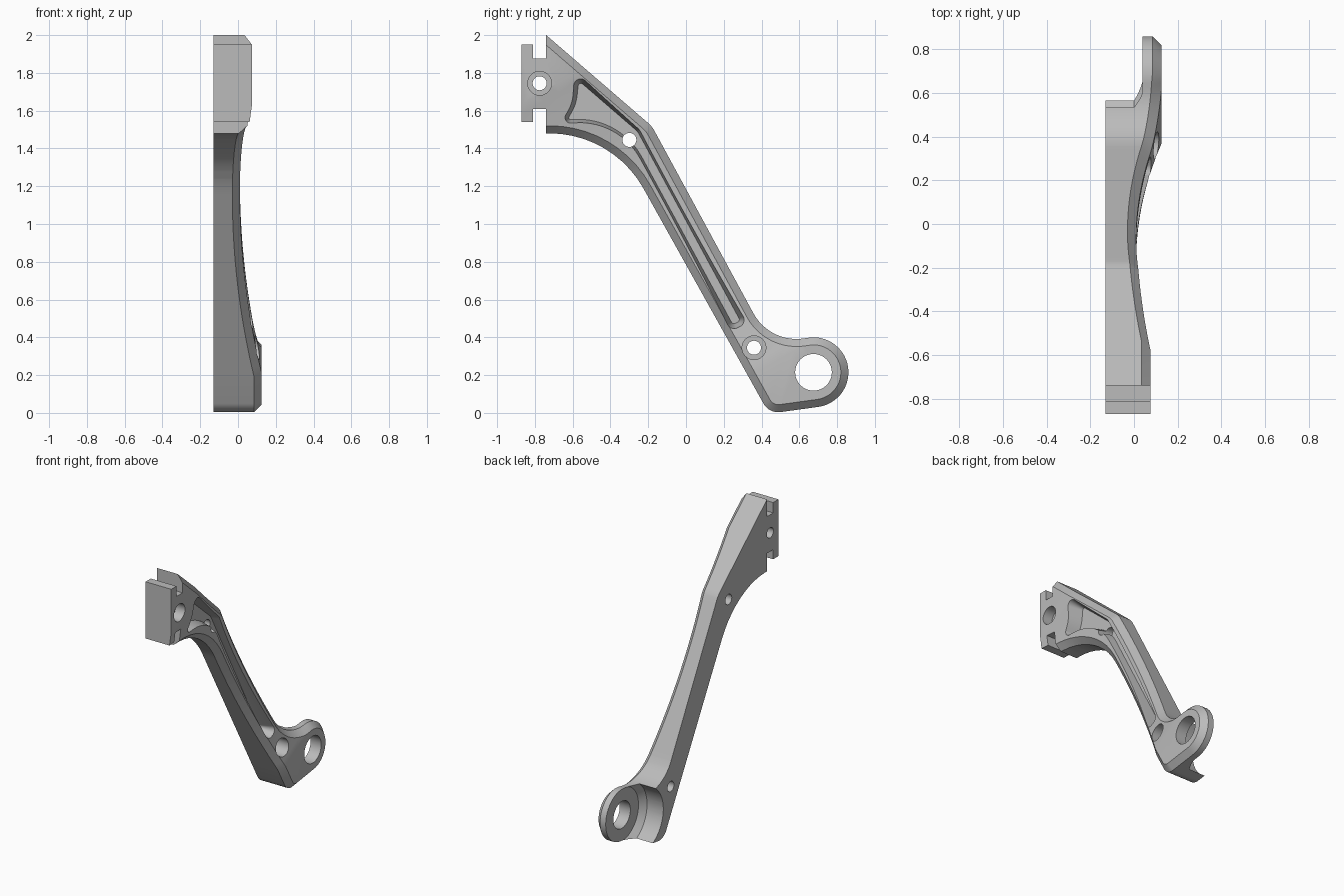
import bpy, bmesh, math
from mathutils import Vector

cube = bpy.data.objects.get("Cube")
if cube:
    bpy.data.objects.remove(cube)

BACK, CHAMFER = -0.13, 0.04
BOSS, BOSS_R = Vector((0.675, 0.215)), 0.185


def round_corners(corners, step=6):
    """Polygon of (y, z, radius) corners turned into a filleted outline."""
    out, n = [], len(corners)
    for i, (y, z, r) in enumerate(corners):
        p = Vector((y, z))
        if r == 0:
            out.append(p)
            continue
        a = (Vector(corners[i - 1][:2]) - p).normalized()
        b = (Vector(corners[(i + 1) % n][:2]) - p).normalized()
        half = a.angle(b) / 2
        centre = p + (a + b).normalized() * r / math.sin(half)
        start = p + a * r / math.tan(half) - centre
        end = p + b * r / math.tan(half) - centre
        sweep = math.atan2(start.x * end.y - start.y * end.x, start.dot(end))
        count = max(3, round(abs(math.degrees(sweep)) / step))
        for k in range(count + 1):
            c, s = math.cos(sweep * k / count), math.sin(sweep * k / count)
            out.append(centre + Vector((start.x * c - start.y * s,
                                        start.x * s + start.y * c)))
    return out


def inset(points, dist):
    """Mitred inset of a clockwise outline; dist(a, b) gives the edge offset."""
    out, n = [], len(points)
    for i, p in enumerate(points):
        prev, nxt = points[i - 1], points[(i + 1) % n]
        u, v = (p - prev).normalized(), (nxt - p).normalized()
        nu, nv = Vector((u.y, -u.x)), Vector((v.y, -v.x))
        du, dv = dist(prev, p), dist(p, nxt)
        det = nu.x * nv.y - nu.y * nv.x
        if abs(det) < 0.01:
            out.append(p + nu * du)
        else:
            out.append(p + Vector((du * nv.y - dv * nu.y, dv * nu.x - du * nv.x)) / det)
    return out


def loft(layers):
    """Closed solid through (x, clockwise outline) layers, faces pointing out."""
    bm = bmesh.new()
    rings = [[bm.verts.new((x, p.x, p.y)) for p in pts] for x, pts in layers]
    for lower, upper in zip(rings, rings[1:]):
        for i in range(len(lower)):
            bm.faces.new((lower[i - 1], upper[i - 1], upper[i], lower[i]))
    bm.faces.new(rings[0])
    bm.faces.new(rings[-1][::-1])
    bm.normal_update()
    return bm


def circle(centre, r, count=48):
    c = Vector(centre)
    return [c + r * Vector((math.sin(math.tau * k / count), math.cos(math.tau * k / count)))
            for k in range(count)]


def make_object(name, bm):
    mesh = bpy.data.meshes.new(name)
    bm.to_mesh(mesh)
    bm.free()
    obj = bpy.data.objects.new(name, mesh)
    bpy.context.collection.objects.link(obj)
    return obj


def face_height(y, z):
    """Dished outer face, curved along the length of the arm."""
    t = 0.5 * y - 0.866 * z + 1.1
    return min(0.01 + 0.095 * t * t, 0.125) if t > 0 else min(0.01 + 0.115 * t * t, 0.075)


# Side outline: sloped top, arm, boss, rounded heel, underside arc, mounting tab
boss_arc = []
for k in range(31):
    a = math.radians(100 - 182.7 * k / 30)
    p = BOSS + BOSS_R * Vector((math.cos(a), math.sin(a)))
    boss_arc.append((p.x, p.y, 0))
outline = round_corners(
    [(-0.74, 2.0, 0), (-0.18, 1.517, 0.15), (0.446, 0.363, 0.26)] + boss_arc +
    [(0.44, -0.004, 0.09), (-0.388, 1.48, 0.57),
     (-0.74, 1.48, 0), (-0.74, 1.61, 0), (-0.81, 1.61, 0), (-0.81, 1.54, 0),
     (-0.87, 1.54, 0), (-0.87, 1.95, 0), (-0.81, 1.95, 0), (-0.81, 1.875, 0),
     (-0.74, 1.875, 0)])


def chamfer_width(a, b):
    return 0 if max(a.x, b.x) < -0.739 else CHAMFER


# Bracket body: slice along the arm, then bend the outer face and its chamfer
bm = loft([(BACK, outline), (1, outline), (2, inset(outline, chamfer_width))])
bmesh.ops.triangulate(bm, faces=[f for f in bm.faces if len(f.verts) > 4])
along = Vector((0, 0.5, -0.866))
for k in range(41):
    s = -1.852 + 1.852 * k / 40
    bmesh.ops.bisect_plane(bm, geom=bm.verts[:] + bm.edges[:] + bm.faces[:], dist=1e-5,
                           plane_co=along * s, plane_no=along)
for v in bm.verts:
    if v.co.x > 0.9:
        v.co.x = face_height(v.co.y, v.co.z) - CHAMFER * (2 - v.co.x)
bm.normal_update()
body = make_object("bracket_body", bm)

# Tapered pocket running down the arm
pocket = round_corners([(-0.585, 1.80, 0.035), (-0.24, 1.502, 0.08), (0.315, 0.479, 0.035),
                        (0.24, 0.44, 0.035), (-0.36, 1.545, 0.36), (-0.665, 1.53, 0.03),
                        (-0.60, 1.64, 0.2)])
cutters = [loft([(-0.04, inset(pocket, lambda a, b: 0.02)),
                 (0.2, inset(pocket, lambda a, b: -0.033))])]

# Round clearance behind the boss, with a conical shoulder
cutters.append(loft([(-0.3, circle(BOSS, 0.23, 96)), (0, circle(BOSS, 0.23, 96)),
                     (0.04, circle(BOSS, 0.19, 96))]))

# Through holes, two of them counterbored
for centre, r in ((BOSS, 0.097), ((-0.3, 1.445), 0.037),
                  ((-0.775, 1.745), 0.037), ((0.36, 0.345), 0.037)):
    cutters.append(loft([(-0.3, circle(centre, r)), (0.3, circle(centre, r))]))
for centre in ((-0.775, 1.745), (0.36, 0.345)):
    cutters.append(loft([(0, circle(centre, 0.063)), (0.3, circle(centre, 0.063))]))

bpy.context.view_layer.objects.active = body
for bm in cutters:
    cutter = make_object("cutter", bm)
    cutter.hide_render = True
    mod = body.modifiers.new("cut", 'BOOLEAN')
    mod.operation, mod.solver, mod.object = 'DIFFERENCE', 'MANIFOLD', cutter
    bpy.ops.object.modifier_apply(modifier=mod.name)
    bpy.data.objects.remove(cutter)

# Plain grey metal
grey = bpy.data.materials.new("light_grey")
grey.use_nodes = True
colour = (0.5, 0.5, 0.5, 1)
grey.diffuse_color = colour
grey.node_tree.nodes["Principled BSDF"].inputs["Base Color"].default_value = colour
body.data.materials.clear()
body.data.materials.append(grey)

bpy.ops.object.select_all(action='DESELECT')
body.select_set(True)
bpy.ops.object.shade_smooth_by_angle(angle=math.radians(20))
